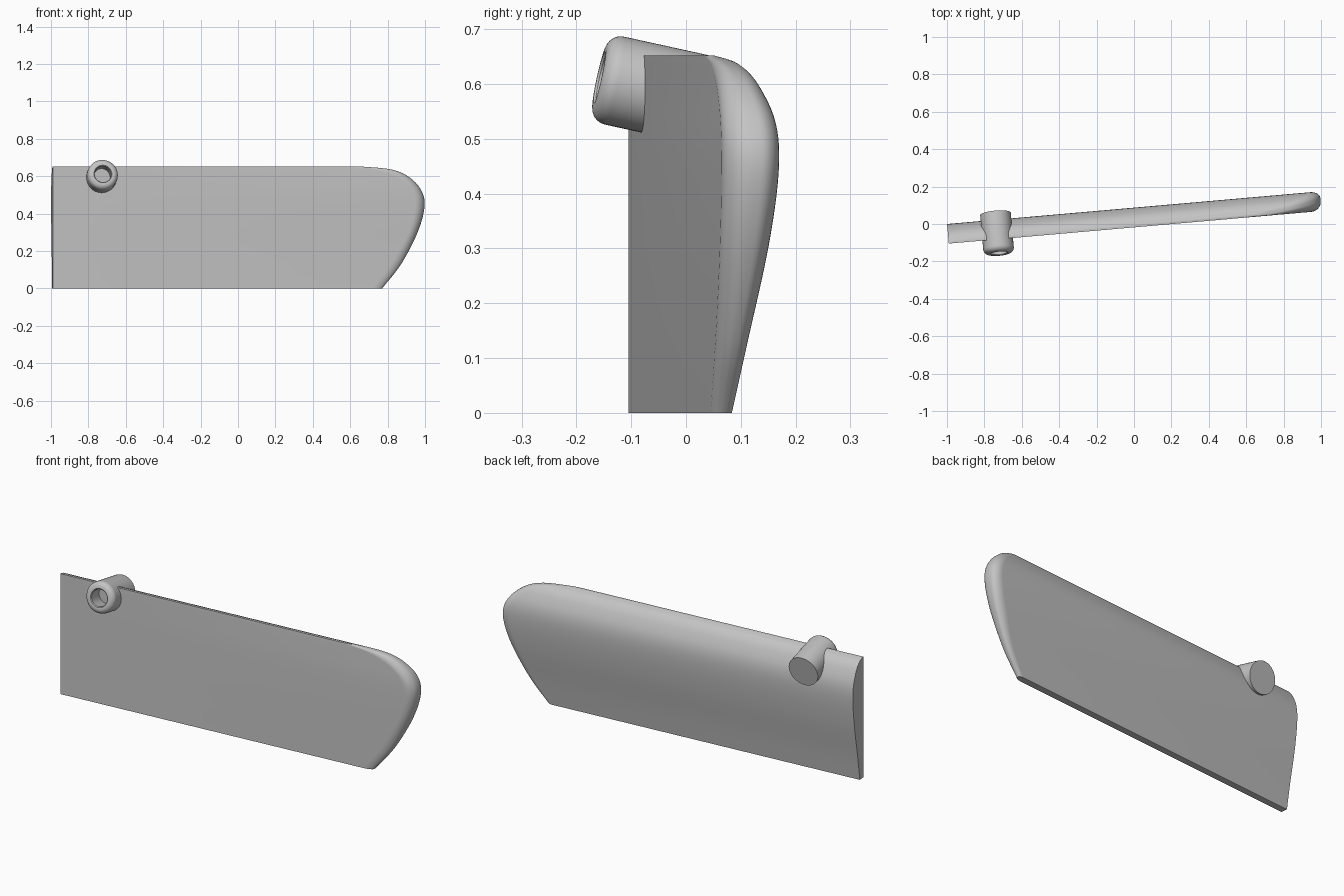
import bpy
import bmesh
from math import sin, cos, pi, radians
from mathutils import Vector

cube = bpy.data.objects.get("Cube")
if cube:
    bpy.data.objects.remove(cube)

grey = bpy.data.materials.new("plain grey")
grey.use_nodes = True
colour = (0.55, 0.55, 0.55, 1)
grey.diffuse_color = colour
grey.node_tree.nodes["Principled BSDF"].inputs["Base Color"].default_value = colour

YAW = radians(5)


def loft(name, rings, caps):
    """Skin equal closed rings into a mesh object, optionally capping the ends."""
    bm = bmesh.new()
    loops = [[bm.verts.new(p) for p in ring] for ring in rings]
    n = len(loops[0])
    for a, b in zip(loops, loops[1:]):
        for i in range(n):
            j = (i + 1) % n
            bm.faces.new((a[i], a[j], b[j], b[i]))
    if caps:
        bm.faces.new(loops[0])
        bm.faces.new(loops[-1])
    bmesh.ops.recalc_face_normals(bm, faces=bm.faces)
    mesh = bpy.data.meshes.new(name)
    bm.to_mesh(mesh)
    bm.free()
    mesh.materials.append(grey)
    obj = bpy.data.objects.new(name, mesh)
    bpy.context.collection.objects.link(obj)
    bpy.ops.object.select_all(action='DESELECT')
    obj.select_set(True)
    bpy.context.view_layer.objects.active = obj
    bpy.ops.object.shade_smooth_by_angle(angle=radians(35))
    return obj


def smooth_rows(rows, steps):
    """Catmull-Rom interpolation through the given rows."""
    pts = [Vector(r) for r in rows]
    pts = [2 * pts[0] - pts[1]] + pts + [2 * pts[-1] - pts[-2]]
    out = []
    for a, b, c, d in zip(pts, pts[1:], pts[2:], pts[3:]):
        for k in range(steps):
            t = k / steps
            out.append(0.5 * (2 * b + (c - a) * t + (2 * a - 5 * b + 4 * c - d) * t ** 2
                              + (3 * b - a - 3 * c + d) * t ** 3))
    return out + [pts[-2]]


# Blade: height, tip reach, end of flat front, thickness
LEVELS = [
    (0.00, 0.775, 0.72, 0.036),
    (0.13, 0.878, 0.82, 0.057),
    (0.30, 0.968, 0.915, 0.088),
    (0.44, 1.006, 0.95, 0.104),
    (0.53, 0.985, 0.93, 0.100),
    (0.60, 0.915, 0.84, 0.073),
    (0.637, 0.82, 0.72, 0.043),
    (0.652, 0.66, 0.58, 0.012),
]
ROOT = -0.994
ARC = 8


def blade_ring(row):
    z, tip, flat, t = row
    back = min(0.05, 0.6 * t)
    ring = [(ROOT, 0, z)]
    for k in range(ARC + 1):  # rounded front edge of the tip
        a = pi / 2 * k / ARC
        ring.append((flat + (tip - flat) * sin(a), 0.5 * t * (1 - cos(a)), z))
    for k in range(ARC + 1):  # rounded back edge of the tip
        a = pi / 2 * k / ARC
        ring.append((tip - back * (1 - cos(a)), t * (0.65 + 0.35 * sin(a)), z))
    ring.append((ROOT, t, z))
    return ring


blade = loft("blade", [blade_ring(r) for r in smooth_rows(LEVELS, 6)], True)
blade.location = (0, -0.018, 0)
blade.rotation_euler = (0, 0, YAW)

# Socket: rounded tube with a blind hole, turned about its own y axis
RADIUS, HOLE, ROUND, LENGTH = 0.082, 0.044, 0.028, 0.218
profile = [(HOLE, 0.15), (HOLE, 0.004), (HOLE + 0.004, 0)]
for k in range(9):
    a = pi / 2 * k / 8
    profile.append((RADIUS - ROUND * (1 - sin(a)), ROUND * (1 - cos(a))))
profile.append((RADIUS, LENGTH))
SIDES = 48
rings = [[(r * cos(2 * pi * i / SIDES), y, r * sin(2 * pi * i / SIDES))
          for i in range(SIDES)] for r, y in profile]
socket = loft("socket", rings, True)
socket.location = (-0.722, -0.158, 0.612)
socket.rotation_euler = (radians(-12.3), 0, YAW)
